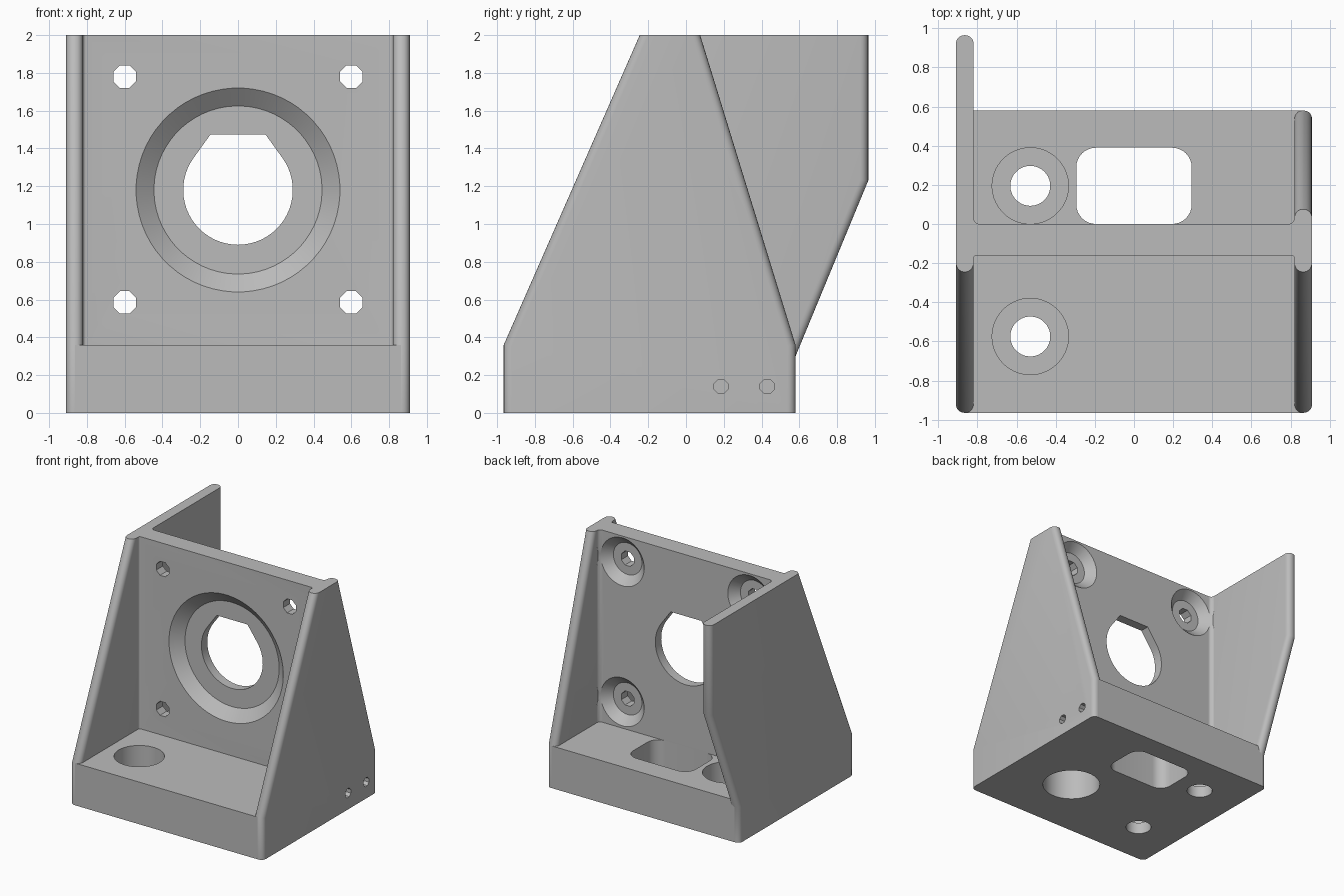
import bpy, bmesh
from math import sin, cos, pi, radians
from mathutils import Matrix, Vector

cube = bpy.data.objects.get("Cube")
if cube:
    bpy.data.objects.remove(cube, do_unlink=True)

grey = bpy.data.materials.new("plain_grey")
grey.use_nodes = True
COLOR = (0.5, 0.5, 0.5, 1)
grey.diffuse_color = COLOR
grey.node_tree.nodes["Principled BSDF"].inputs["Base Color"].default_value = COLOR

# Main dimensions
W, T = 0.91, 0.09            # half width, side wall thickness
FRONT, BACK = -0.965, 0.58   # base depth
BASE_H, TOP = 0.36, 2.0
PLATE_F = -0.16              # front face of the mounting plate (its rear is y = 0)
HOLE_Z = 1.18

# Axis frames: profile plane (u, v) plus extrusion direction
ALONG_X = Matrix(((0, 0, 1), (1, 0, 0), (0, 1, 0))).to_4x4()
ALONG_Y = Matrix(((1, 0, 0), (0, 0, 1), (0, 1, 0))).to_4x4()
ALONG_Z = Matrix.Identity(4)


def finish(name, bm):
    bmesh.ops.recalc_face_normals(bm, faces=bm.faces)
    mesh = bpy.data.meshes.new(name)
    bm.to_mesh(mesh)
    bm.free()
    mesh.materials.append(grey)
    obj = bpy.data.objects.new(name, mesh)
    bpy.context.collection.objects.link(obj)
    return obj


def prism_bm(points, lo, hi, frame):
    bm = bmesh.new()
    rings = [[bm.verts.new(frame @ Vector((u, v, h))) for u, v in points] for h in (lo, hi)]
    n = len(points)
    for ring in rings:
        bm.faces.new(ring)
    for i in range(n):
        j = (i + 1) % n
        bm.faces.new((rings[0][i], rings[0][j], rings[1][j], rings[1][i]))
    bmesh.ops.recalc_face_normals(bm, faces=bm.faces)
    return bm


def prism(name, points, lo, hi, frame):
    return finish(name, prism_bm(points, lo, hi, frame))


def turned(name, profile, centre, frame, sides=48):
    """Solid of revolution from (radius, height) steps."""
    bm = bmesh.new()
    rings = []
    for r, h in profile:
        angles = [2 * pi * (i + 0.5) / sides for i in range(sides)]
        rings.append([bm.verts.new(frame @ Vector((centre[0] + r * cos(a), centre[1] + r * sin(a), h)))
                      for a in angles])
    bm.faces.new(rings[0])
    bm.faces.new(rings[-1])
    for a, b in zip(rings, rings[1:]):
        for i in range(sides):
            j = (i + 1) % sides
            bm.faces.new((a[i], a[j], b[j], b[i]))
    return finish(name, bm)


def arc(cx, cy, r, start, end, steps):
    return [(cx + r * cos(radians(start + (end - start) * i / steps)),
             cy + r * sin(radians(start + (end - start) * i / steps))) for i in range(steps + 1)]


def cut(obj, cutters):
    bpy.context.view_layer.objects.active = obj
    for cutter in cutters:
        cutter.hide_render = True
        mod = obj.modifiers.new("cut", "BOOLEAN")
        mod.operation = "DIFFERENCE"
        mod.solver = "EXACT"
        mod.object = cutter
        bpy.ops.object.modifier_apply(modifier=mod.name)


def side_wall(name, outline, lo):
    """Plate across x with rounded front and back edges."""
    bm = prism_bm(outline, lo, lo + T, ALONG_X)
    edges = []
    for e in bm.edges:
        a, b = (v.co for v in e.verts)
        flat_end = abs(a.z - b.z) < 1e-4 and (a.z < 0.01 or a.z > TOP - 0.01)
        if abs(a.x - b.x) < 1e-4 and not flat_end:
            edges.append(e)
    bmesh.ops.bevel(bm, geom=edges, offset=0.042, segments=5, profile=0.5, affect="EDGES")
    return finish(name, bm)


# Side walls: a short triangular one and one with a rear wing
front_edge = [(FRONT, 0), (FRONT, BASE_H), (-0.245, TOP)]
left_wall = side_wall("left_wall", front_edge[::-1] + [(BACK, 0), (BACK, BASE_H), (0.075, TOP)], W - T)
right_wall = side_wall("right_wall", front_edge[::-1] + [(BACK, 0), (BACK, 0.3), (0.965, 1.23), (0.965, TOP)], -W)

# Base block
inner = W - T
bx = W - T / 2
base = prism("base", [(-bx, FRONT), (bx, FRONT), (bx, BACK), (-bx, BACK)], 0, BASE_H, ALONG_Z)

# Mounting plate, filleted where it meets the walls
fr, ff = 0.03, 0.015
half = (arc(inner - fr, fr, fr, -90, 0, 5) + [(bx, fr), (bx, PLATE_F - ff)]
        + arc(inner - ff, PLATE_F - ff, ff, 0, 90, 4))
outline = half + [(-x, y) for x, y in reversed(half)]
plate = prism("mounting_plate", outline, BASE_H - 0.02, TOP, ALONG_Z)

# Plate cutters: tapered recess, flat-topped bore, four countersunk screw holes
recess = turned("recess_cutter", [(0.635, PLATE_F - 0.1), (0.54, PLATE_F), (0.445, PLATE_F + 0.08)],
                (0, HOLE_Z), ALONG_Y, 64)
bore_r, flat = 0.29, 0.145
bore_points = arc(0, HOLE_Z, bore_r, 144, 396, 40) + [(flat, HOLE_Z + 0.295), (-flat, HOLE_Z + 0.295)]
bore = prism("bore_cutter", bore_points, -0.4, 0.2, ALONG_Y)
cutters = [recess, bore]
for x in (-0.6, 0.6):
    for z in (0.585, 1.78):
        cutters.append(turned("screw_cutter", [(0.065, -0.3), (0.065, 0.1)], (x, z), ALONG_Y, 8))
        cutters.append(turned("countersink_cutter", [(0.135, -0.07), (0.205, 0), (0.235, 0.03)],
                              (x, z), ALONG_Y))
cut(plate, cutters)

# Base cutters: counterbored holes, cable slot, blind pocket below
base_cutters = [turned("counterbore_cutter", [(0.102, -0.1), (0.102, 0.1), (0.195, 0.1), (0.195, 0.5)],
                       (-0.53, y), ALONG_Z) for y in (-0.575, 0.195)]
sx, r = 0.295, 0.1
slot_half = arc(sx - r, r, r, -90, 0, 8) + arc(sx - r, 0.39 - r, r, 0, 90, 8)
slot_points = slot_half + [(-x, y) for x, y in reversed(slot_half)]
base_cutters.append(prism("slot_cutter", slot_points, -0.1, 0.5, ALONG_Z))
base_cutters.append(turned("pocket_cutter", [(0.23, -0.1), (0.23, 0.29)], (0.33, -0.395), ALONG_Z))

# Two small pin holes through the short wall into the base
pins = [turned("pin_cutter", [(0.04, 0.6), (0.04, 1.1)], (y, 0.14), ALONG_X, 8) for y in (0.185, 0.43)]
cut(base, base_cutters + pins)
cut(left_wall, pins)

for cutter in cutters + base_cutters + pins:
    bpy.data.objects.remove(cutter, do_unlink=True)

# Smooth the rounded surfaces, keep edges sharp
bpy.ops.object.select_all(action="DESELECT")
for obj in (base, plate, left_wall, right_wall):
    obj.select_set(True)
bpy.context.view_layer.objects.active = base
bpy.ops.object.shade_smooth_by_angle(angle=radians(30))
